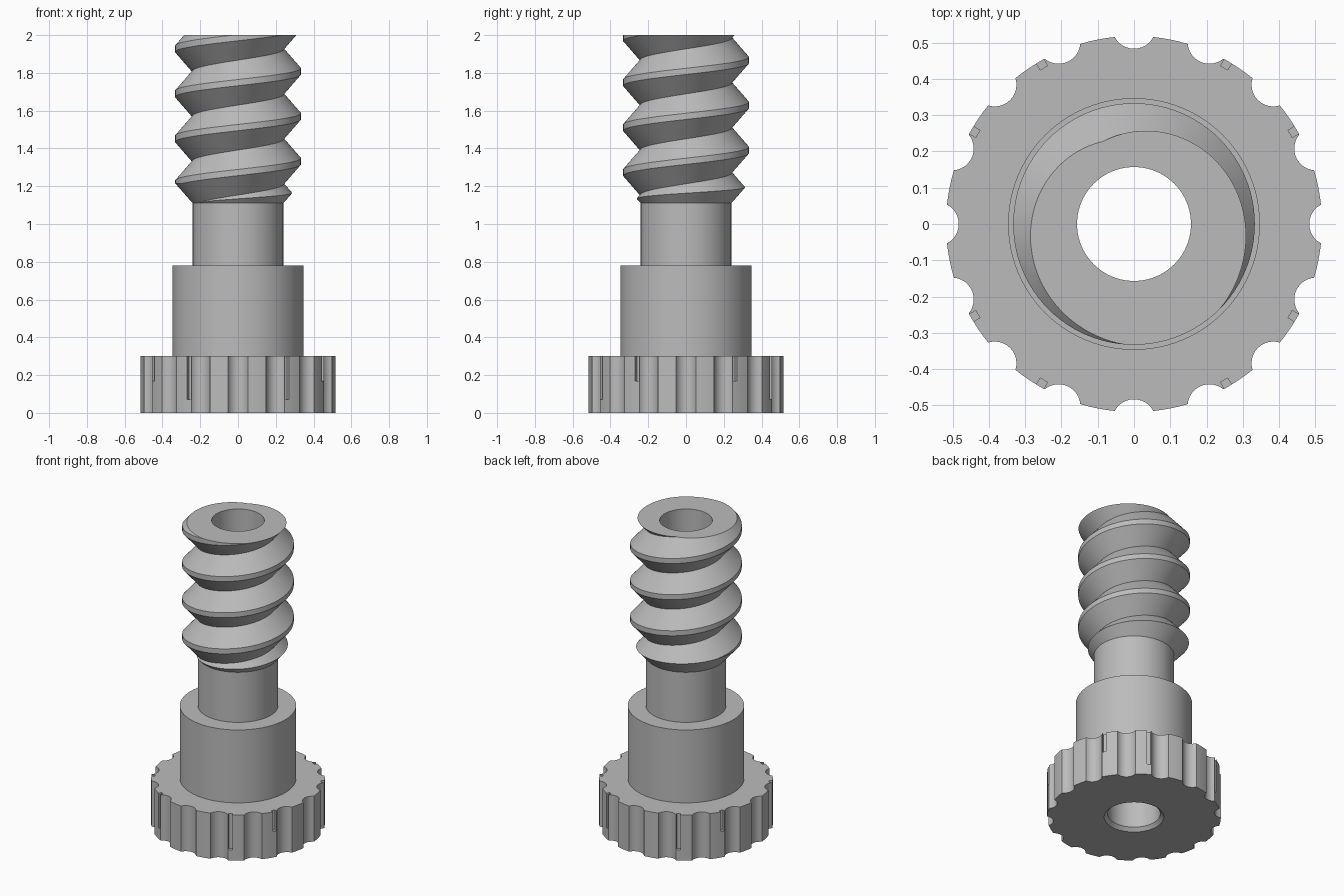
import bpy, bmesh, math
from mathutils import Matrix, Vector

if "Cube" in bpy.data.objects:
    bpy.data.objects.remove(bpy.data.objects["Cube"], do_unlink=True)

# One plain grey for the whole model
grey = bpy.data.materials.new("plain_grey")
grey.use_nodes = True
colour = (0.5, 0.5, 0.5, 1)
grey.diffuse_color = colour
grey.node_tree.nodes["Principled BSDF"].inputs["Base Color"].default_value = colour

TAU = 2 * math.pi
BORE = 0.157
HEAD_TOP, COLLAR_TOP, NECK_TOP, TOP = 0.3, 0.78, 1.11, 2.0
NECK_R = 0.24


def finish(bm, name):
    bmesh.ops.recalc_face_normals(bm, faces=bm.faces)
    mesh = bpy.data.meshes.new(name)
    bm.to_mesh(mesh)
    bm.free()
    obj = bpy.data.objects.new(name, mesh)
    obj.data.materials.append(grey)
    bpy.context.collection.objects.link(obj)
    return obj


def select(obj):
    bpy.ops.object.select_all(action='DESELECT')
    obj.select_set(True)
    bpy.context.view_layer.objects.active = obj


def smooth(obj):
    select(obj)
    bpy.ops.object.shade_smooth_by_angle(angle=math.radians(30))


def lathe(name, columns):
    """Closed ring from (angle, [(radius, z), ...]) columns."""
    bm = bmesh.new()
    rings = [[bm.verts.new((r * math.cos(a), r * math.sin(a), z)) for r, z in pts]
             for a, pts in columns]
    for i, ring in enumerate(rings):
        prev = rings[i - 1]
        for j in range(len(ring)):
            bm.faces.new((prev[j - 1], prev[j], ring[j], ring[j - 1]))
    return finish(bm, name)


def round_lathe(name, pts, steps=96):
    return lathe(name, [(TAU * i / steps, pts) for i in range(steps)])


def boolean(obj, cutter, operation):
    cutter.hide_render = True
    mod = obj.modifiers.new("cut", 'BOOLEAN')
    mod.operation, mod.solver, mod.object = operation, 'EXACT', cutter
    select(obj)
    bpy.ops.object.modifier_apply(modifier=mod.name)
    bpy.data.objects.remove(cutter, do_unlink=True)


# Scalloped head: sixteen round flutes around the rim
RIM, FLUTES, FLUTE_R, FLUTE_C = 0.518, 16, 0.06, 0.543
half = math.acos((FLUTE_C**2 + FLUTE_R**2 - RIM**2) / (2 * FLUTE_C * FLUTE_R))
outline = []
for n in range(FLUTES):
    mid = TAU * n / FLUTES
    for k in range(13):
        t = half * (k / 6 - 1)
        x, y = FLUTE_C - FLUTE_R * math.cos(t), FLUTE_R * math.sin(t)
        outline.append((mid + math.atan2(y, x), math.hypot(x, y)))
    edge = math.atan2(y, x)
    gap = TAU / FLUTES - 2 * edge
    outline += [(mid + edge + gap * k / 4, RIM) for k in range(1, 4)]
head = lathe("scalloped_head", [
    (a, [(BORE, HEAD_TOP), (r, HEAD_TOP), (r, 0), (0.178, 0), (BORE, 0.022)])
    for a, r in outline])

# Marker slots in the rim, deep and shallow ones in pairs
bm = bmesh.new()
for quarter in range(4):
    for angle in (30, 60):
        sideways = (angle == 30) != (quarter % 2 == 1)
        floor = 0.17 if sideways else 0.07
        height = HEAD_TOP + 0.05 - floor
        place = (Matrix.Rotation(math.radians(angle + 90 * quarter), 4, 'Z')
                 @ Matrix.Translation((0.522, 0, floor + height / 2))
                 @ Matrix.Diagonal((0.05, 0.023, height, 1)))
        bmesh.ops.create_cube(bm, size=1, matrix=place)
boolean(head, finish(bm, "slot_cutter"), 'DIFFERENCE')
smooth(head)

# Collar and neck
smooth(round_lathe("collar_and_neck", [
    (BORE, HEAD_TOP), (0.347, HEAD_TOP), (0.347, COLLAR_TOP),
    (NECK_R, COLLAR_TOP), (NECK_R, NECK_TOP), (BORE, NECK_TOP)]))

# Right-handed thread: one tooth swept up a helix
PITCH, CREST, ROOT, FLAT, TURNS, STEPS = 0.238, 0.333, 0.243, 0.033, 7, 96
crest_z = 1.808 - 5 * PITCH
bm = bmesh.new()
tooth = [bm.verts.new((r, 0, crest_z + dz)) for r, dz in
         ((ROOT, -PITCH / 2), (CREST, -FLAT / 2), (CREST, FLAT / 2), (ROOT, PITCH / 2))]
edges = [bm.edges.new(pair) for pair in zip(tooth, tooth[1:])]
bmesh.ops.spin(bm, geom=tooth + edges, cent=(0, 0, 0), axis=(0, 0, 1),
               dvec=(0, 0, PITCH / STEPS), angle=TAU * TURNS, steps=STEPS * TURNS)
bmesh.ops.remove_doubles(bm, verts=bm.verts, dist=0.0005)
# Close both ends with fans, outside the part that is kept
ends = [bm.verts.new(Vector((0, 0, z))) for z in (0.3, 2.6)]
for e in [e for e in bm.edges if e.is_boundary]:
    low = e.verts[0].co.z < 1.5
    bm.faces.new((e.verts[0], e.verts[1], ends[0 if low else 1]))
thread = finish(bm, "screw_thread")

# Trim to a flat top, a bevelled lead-in and the bore
outer = 0.37
envelope = round_lathe("thread_envelope", [
    (BORE, NECK_TOP), (NECK_R, NECK_TOP),
    (outer, NECK_TOP + (outer - NECK_R) / 0.88), (outer, TOP), (BORE, TOP)])
boolean(thread, envelope, 'INTERSECT')
smooth(thread)
